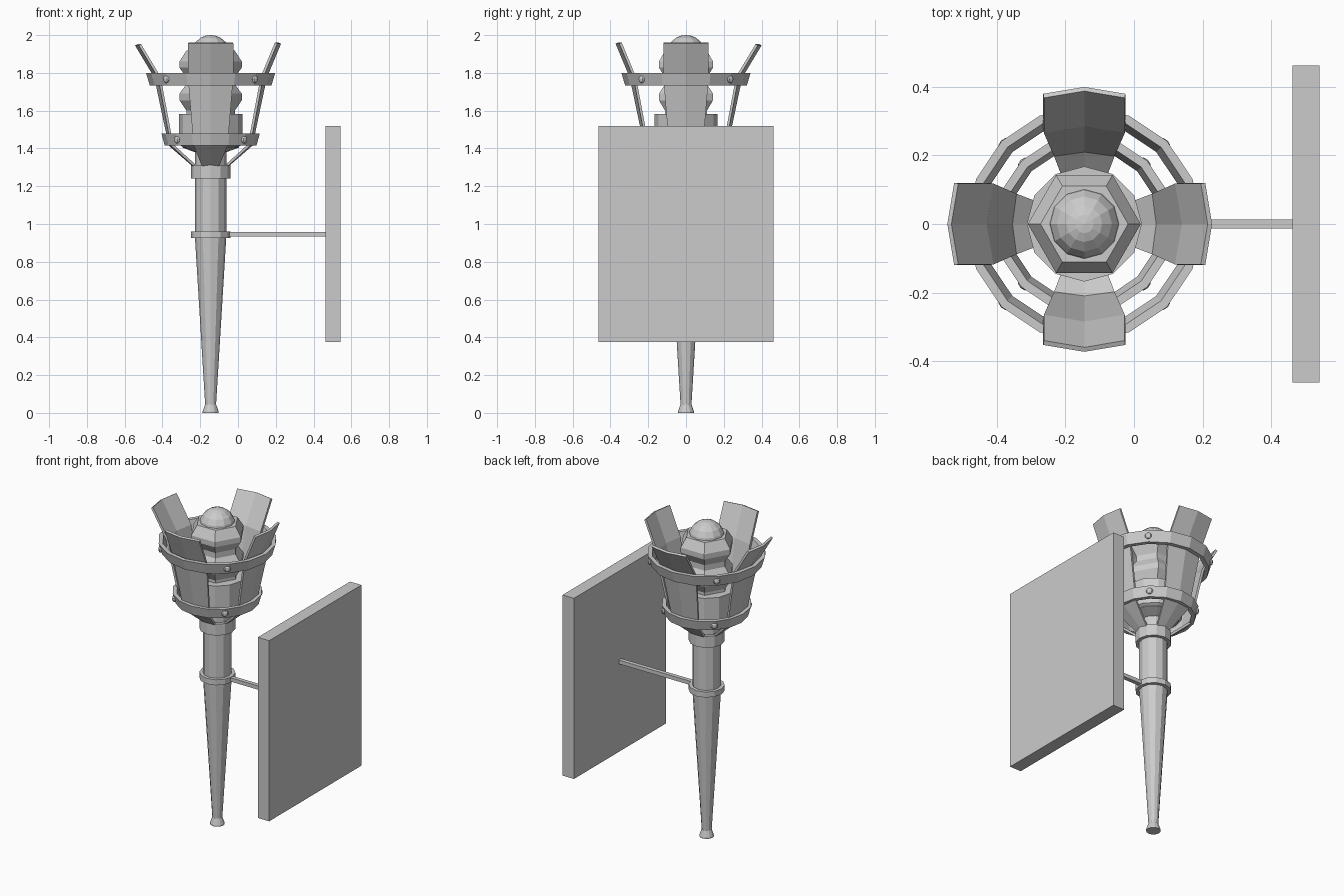
import bpy, bmesh, math
from mathutils import Matrix, Vector

if "Cube" in bpy.data.objects:
    bpy.data.objects.remove(bpy.data.objects["Cube"])

AXIS = Vector((-0.145, 0, 0))  # centre line of the torch


def finish(name, bm, matrix=None):
    bmesh.ops.recalc_face_normals(bm, faces=bm.faces)
    mesh = bpy.data.meshes.new(name)
    bm.to_mesh(mesh)
    bm.free()
    ob = bpy.data.objects.new(name, mesh)
    bpy.context.collection.objects.link(ob)
    if matrix is not None:
        ob.matrix_world = matrix
    return ob


def lathe(name, profile, sides, closed=False):
    """Revolve (radius, z) points; closed makes a ring, otherwise ends are capped."""
    bm = bmesh.new()
    loops = []
    for r, z in profile:
        loops.append([bm.verts.new((r * math.cos(2 * math.pi * i / sides),
                                    r * math.sin(2 * math.pi * i / sides), z))
                      for i in range(sides)])
    pairs = list(zip(loops, loops[1:]))
    if closed:
        pairs.append((loops[-1], loops[0]))
    else:
        bm.faces.new(loops[0])
        bm.faces.new(loops[-1])
    for a, b in pairs:
        for i in range(sides):
            j = (i + 1) % sides
            bm.faces.new((a[i], a[j], b[j], b[i]))
    return finish(name, bm, Matrix.Translation(AXIS))


def box(name, lo, hi):
    bm = bmesh.new()
    bmesh.ops.create_cube(bm, size=1)
    lo, hi = Vector(lo), Vector(hi)
    bmesh.ops.scale(bm, vec=hi - lo, verts=bm.verts)
    bmesh.ops.translate(bm, vec=(lo + hi) / 2, verts=bm.verts)
    return finish(name, bm)


def petal(name, angle, tip_r, tip_z):
    """Bent strip, slightly folded along its centre: (radius, z, half width, fold)."""
    rows = [(0.095, 1.305, 0.045, 0.005), (0.222, 1.415, 0.09, 0.012),
            (0.298, 1.775, 0.12, 0.02), (tip_r, tip_z, 0.12, 0.02)]
    bm = bmesh.new()
    grid = [[bm.verts.new((r - f * abs(s), s * w, z)) for s in (-1, 0, 1)]
            for r, z, w, f in rows]
    for a, b in zip(grid, grid[1:]):
        for i in range(2):
            bm.faces.new((a[i], a[i + 1], b[i + 1], b[i]))
    bm.normal_update()
    ob = finish(name, bm, Matrix.Translation(AXIS) @ Matrix.Rotation(angle, 4, 'Z'))
    # make normals face outward so the thickness grows inward
    if ob.data.polygons[2].normal.x < 0:
        ob.data.flip_normals()
    mod = ob.modifiers.new("thickness", 'SOLIDIFY')
    mod.thickness = 0.014
    mod.offset = -1


def rivet(name, angle, r, z):
    bm = bmesh.new()
    bmesh.ops.create_uvsphere(bm, u_segments=8, v_segments=6, radius=0.02)
    bmesh.ops.scale(bm, vec=(0.6, 1, 1), verts=bm.verts)
    finish(name, bm, Matrix.Translation(AXIS) @ Matrix.Rotation(angle, 4, 'Z')
           @ Matrix.Translation((r, 0, z)))


# wall plate and bracket rod
box("wall_plate", (0.462, -0.462, 0.375), (0.542, 0.462, 1.52))
box("bracket_rod", (-0.06, -0.013, 0.933), (0.465, 0.013, 0.957))

# handle and its collars
lathe("handle", [(0.042, 0), (0.042, 0.008), (0.029, 0.045), (0.083, 0.93),
                 (0.083, 1.38), (0.15, 1.405), (0.15, 1.415)], 12)
lathe("bracket_ring", [(0.08, 0.925), (0.104, 0.925), (0.104, 0.96), (0.08, 0.96)], 12, True)
lathe("collar", [(0.08, 1.24), (0.104, 1.24), (0.104, 1.312), (0.08, 1.312)], 12, True)

# fuel cup, faceted core and dome
lathe("cup", [(0.15, 1.41), (0.168, 1.42), (0.168, 1.583)], 12)
lathe("core", [(0.128, 1.57), (0.128, 1.60), (0.165, 1.655), (0.165, 1.69), (0.128, 1.74),
               (0.128, 1.775), (0.165, 1.828), (0.165, 1.86), (0.128, 1.918)], 6)
dome = [(0.105 * math.cos(math.radians(a)), 1.895 + 0.105 * math.sin(math.radians(a)))
        for a in (0, 20, 40, 60, 75, 89.5)]
lathe("dome", dome, 12)

# hoops with rivets on the diagonals
for part, z0, z1, r0, r1 in (("lower", 1.415, 1.478, 0.243, 0.26),
                             ("upper", 1.733, 1.80, 0.322, 0.342)):
    lathe(part + "_hoop", [(r0 - 0.025, z0), (r0, z0), (r1, z1), (r1 - 0.025, z1)], 16, True)
    for k in range(4):
        rivet(f"{part}_rivet_{k}", math.radians(45 + 90 * k), (r0 + r1) / 2, (z0 + z1) / 2)

# four flared petals, two leaning out a little more
for k, (tip_r, tip_z) in enumerate(((0.373, 1.955), (0.4, 1.945), (0.4, 1.945), (0.373, 1.955))):
    petal(f"petal_{k}", math.radians(90 * k), tip_r, tip_z)
